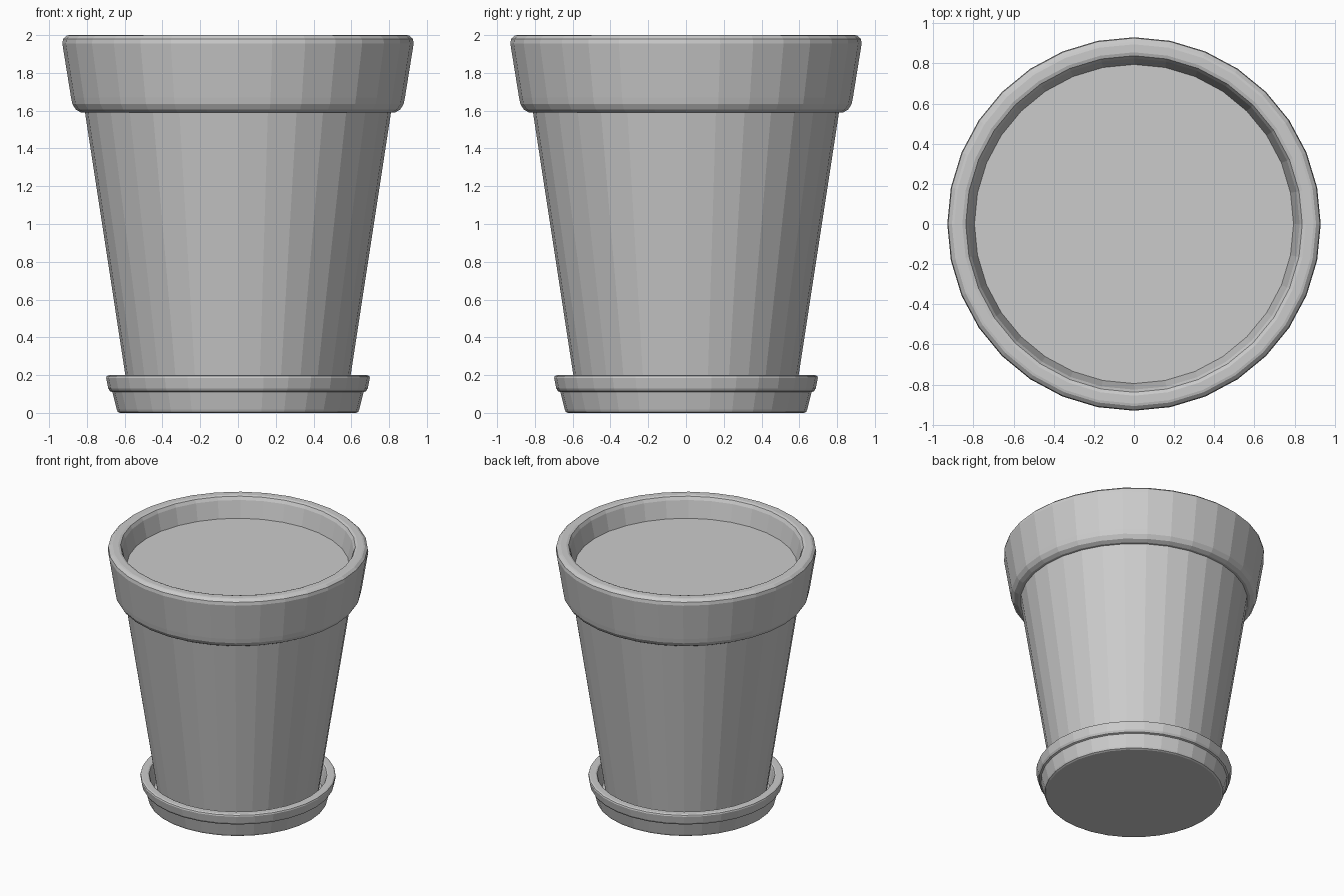
import bpy, bmesh
from math import cos, sin, tau

if "Cube" in bpy.data.objects:
    bpy.data.objects.remove(bpy.data.objects["Cube"])

SIDES = 32


def lathe(name, profile, cap_start=False, cap_end=False):
    """Revolve (radius, z) points around z, ordered bottom-outside to top-inside."""
    bm = bmesh.new()
    rings = [[bm.verts.new((r * cos(tau * i / SIDES), r * sin(tau * i / SIDES), z))
              for i in range(SIDES)] for r, z in profile]
    for a, b in zip(rings, rings[1:]):
        for i in range(SIDES):
            j = (i + 1) % SIDES
            bm.faces.new((a[i], a[j], b[j], b[i]))
    if cap_start:
        bm.faces.new(rings[0][::-1])
    if cap_end:
        bm.faces.new(rings[-1])
    mesh = bpy.data.meshes.new(name)
    bm.to_mesh(mesh)
    bm.free()
    obj = bpy.data.objects.new(name, mesh)
    bpy.context.collection.objects.link(obj)
    return obj


# Tapered pot with a thick, rounded collar and an inner lip
lathe("pot", [
    (0.575, 0.06), (0.81, 1.59),
    (0.83, 1.59), (0.858, 1.605), (0.877, 1.635), (0.884, 1.67),
    (0.93, 1.955), (0.926, 1.98), (0.907, 1.997), (0.895, 2.0),
    (0.855, 2.0), (0.838, 1.994), (0.825, 1.97), (0.79, 1.82),
], cap_start=True)

# Soil surface
lathe("soil", [(0.796, 1.84)], cap_end=True)

# Stepped saucer with a raised rim
lathe("saucer", [
    (0.625, 0.0), (0.637, 0.006), (0.642, 0.018), (0.665, 0.11),
    (0.678, 0.115), (0.687, 0.13), (0.698, 0.185), (0.695, 0.195), (0.685, 0.2),
    (0.645, 0.2), (0.635, 0.195), (0.629, 0.18), (0.605, 0.06),
], cap_start=True, cap_end=True)
